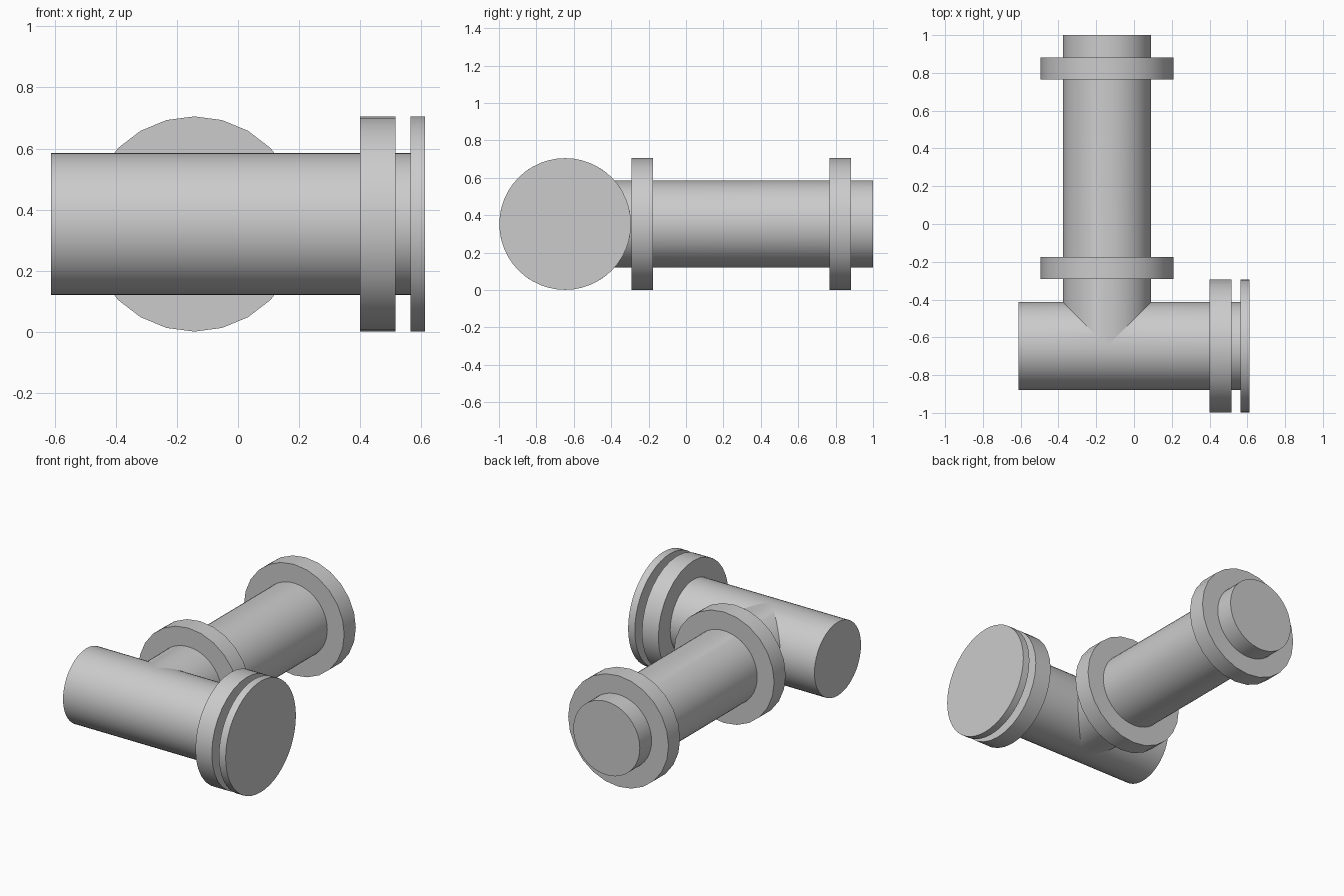
import bpy
import math
from mathutils import Vector

cube = bpy.data.objects.get("Cube")
if cube:
    bpy.data.objects.remove(cube, do_unlink=True)

grey = bpy.data.materials.new("pipe grey")
grey.use_nodes = True
colour = (0.6, 0.6, 0.6, 1)
grey.diffuse_color = colour
grey.node_tree.nodes["Principled BSDF"].inputs["Base Color"].default_value = colour

PIPE_R, FLANGE_R = 0.233, 0.352
MAIN_Y, BRANCH_X, AXIS_Z = -0.646, -0.143, 0.353


def smooth(obj):
    bpy.ops.object.select_all(action='DESELECT')
    obj.select_set(True)
    bpy.context.view_layer.objects.active = obj
    bpy.ops.object.shade_smooth_by_angle(angle=math.radians(30))


def cylinder(name, axis, start, end, radius, sides):
    """Solid cylinder on the main (x) or branch (y) centre line."""
    mid = (start + end) / 2
    if axis == 'x':
        loc, rot = Vector((mid, MAIN_Y, AXIS_Z)), (0, math.pi / 2, 0)
    else:
        loc, rot = Vector((BRANCH_X, mid, AXIS_Z)), (math.pi / 2, 0, 0)
    bpy.ops.mesh.primitive_cylinder_add(vertices=sides, radius=radius,
                                        depth=end - start, location=loc, rotation=rot)
    obj = bpy.context.object
    obj.name = name
    obj.data.materials.append(grey)
    smooth(obj)
    return obj


# Tee: main pipe joined with the equal branch pipe
tee = cylinder("tee_pipe", 'x', -0.612, 0.58, PIPE_R, 48)
branch = cylinder("branch_pipe", 'y', MAIN_Y, 1.0, PIPE_R, 48)
union = tee.modifiers.new("join branch", 'BOOLEAN')
union.operation = 'UNION'
union.solver = 'EXACT'
union.object = branch
bpy.context.view_layer.objects.active = tee
bpy.ops.object.modifier_apply(modifier=union.name)
bpy.data.objects.remove(branch, do_unlink=True)
smooth(tee)

# Flanges on the main pipe, with the blanking plate at its end
cylinder("main_flange", 'x', 0.40, 0.515, FLANGE_R, 32)
cylinder("end_plate", 'x', 0.565, 0.612, FLANGE_R, 48)

# Flanges on the branch pipe
cylinder("inner_branch_flange", 'y', -0.292, -0.176, FLANGE_R, 24)
cylinder("outer_branch_flange", 'y', 0.766, 0.882, FLANGE_R, 24)
